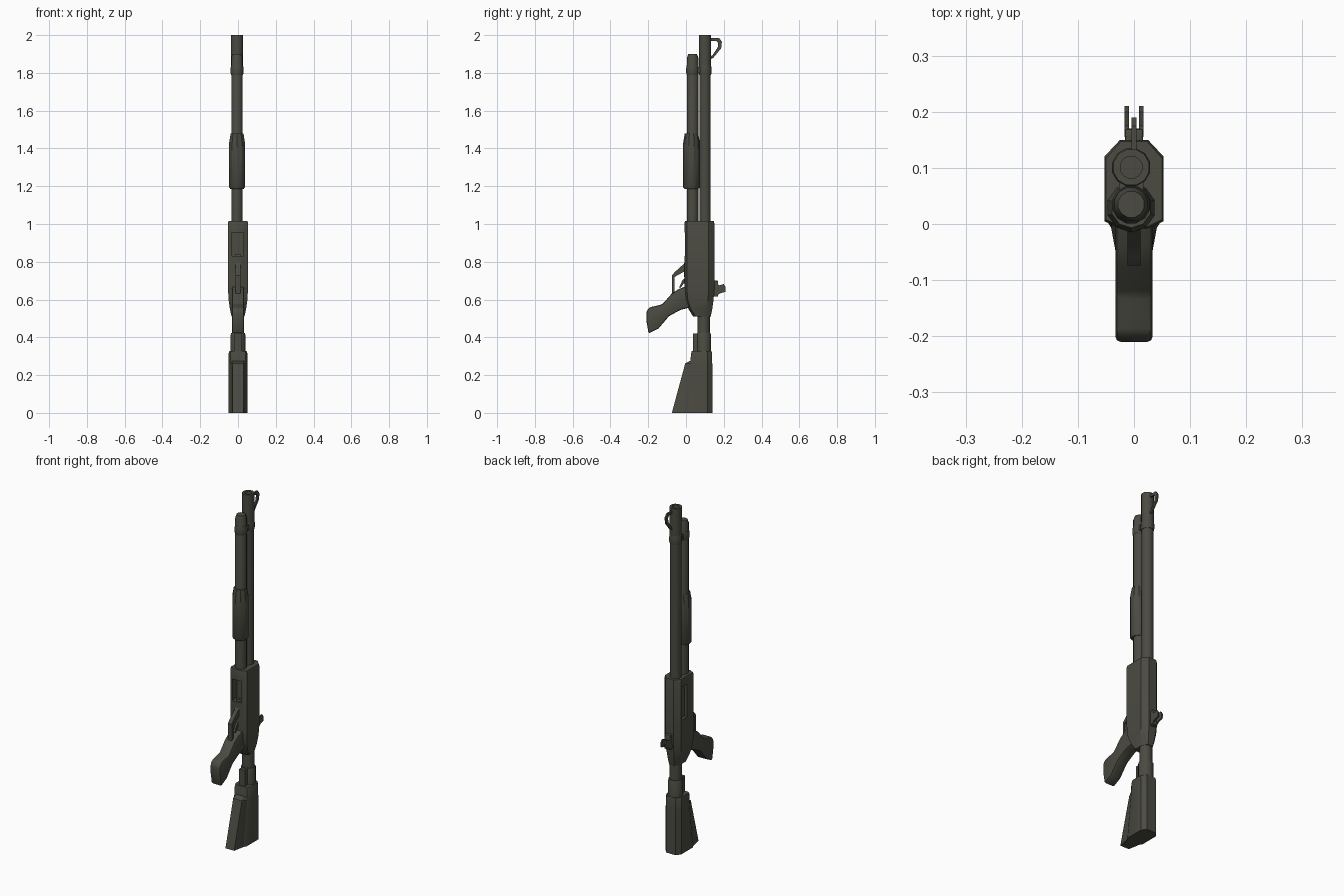
import bpy, bmesh, math

if "Cube" in bpy.data.objects:
    bpy.data.objects.remove(bpy.data.objects["Cube"])

mat = bpy.data.materials.new("dark olive grey")
mat.diffuse_color = (0.07, 0.07, 0.055, 1)
mat.use_nodes = True
mat.node_tree.nodes["Principled BSDF"].inputs["Base Color"].default_value = mat.diffuse_color


def finish(name, bm, bevel=0.0, cutters=(), angle=35):
    bmesh.ops.recalc_face_normals(bm, faces=bm.faces[:])
    me = bpy.data.meshes.new(name)
    bm.to_mesh(me)
    bm.free()
    me.materials.append(mat)
    ob = bpy.data.objects.new(name, me)
    bpy.context.collection.objects.link(ob)
    for c in cutters:
        m = ob.modifiers.new("port", 'BOOLEAN')
        m.operation, m.object, m.solver = 'DIFFERENCE', c, 'EXACT'
    if bevel:
        m = ob.modifiers.new("bevel", 'BEVEL')
        m.width, m.segments = bevel, 2
    if ob.modifiers:
        dg = bpy.context.evaluated_depsgraph_get()
        ob.data = bpy.data.meshes.new_from_object(ob.evaluated_get(dg))
        ob.modifiers.clear()
    for c in cutters:
        bpy.data.objects.remove(c)
    bpy.ops.object.select_all(action='DESELECT')
    ob.select_set(True)
    bpy.context.view_layer.objects.active = ob
    bpy.ops.object.shade_smooth_by_angle(angle=math.radians(angle))
    return ob


def loft(name, rings, **kw):
    """Skin a list of equal-length point rings and cap both ends."""
    bm = bmesh.new()
    vs = [[bm.verts.new(p) for p in r] for r in rings]
    n = len(vs[0])
    for a, b in zip(vs, vs[1:]):
        for i in range(n):
            j = (i + 1) % n
            bm.faces.new((a[i], a[j], b[j], b[i]))
    bm.faces.new(vs[0])
    bm.faces.new(vs[-1])
    return finish(name, bm, **kw)


def lathe(name, x, y, profile, sides=12):
    """Turn (radius, z) pairs about an upright axis."""
    def ring(r, z):
        return [(x + r * math.cos(math.tau * (i + .5) / sides),
                 y + r * math.sin(math.tau * (i + .5) / sides), z) for i in range(sides)]
    return loft(name, [ring(r, z) for r, z in profile])


def prism(name, pts, w, x=0.0, bevel=0.0):
    """Extrude a (y, z) outline sideways to full width w."""
    return loft(name, [[(x + s * w / 2, y, z) for y, z in pts] for s in (-1, 1)], bevel=bevel)


def box(name, x0, x1, y0, y1, z0, z1, bevel=0.0):
    return prism(name, [(y0, z0), (y1, z0), (y1, z1), (y0, z1)], x1 - x0, (x0 + x1) / 2, bevel)


CX = -0.005   # barrel axis sits slightly off centre

# Barrel with open bore, magazine tube, clamp joining them
lathe("barrel", CX, .101, [(.031, .98), (.031, 1.8), (.033, 1.83), (.033, 2.0), (.02, 2.0), (.02, 1.75)])
lathe("magazine_tube", CX, .035, [(.031, .98), (.031, 1.88), (.024, 1.9)])
lathe("clamp_ring_upper", CX, .101, [(.033, 1.79), (.035, 1.8), (.035, 1.825), (.033, 1.84)])
lathe("clamp_ring_lower", CX, .035, [(.032, 1.79), (.035, 1.8), (.035, 1.825), (.032, 1.84)])
box("clamp_bridge", CX - .022, CX + .022, .04, .1, 1.8, 1.83)

# Pump handle
lathe("pump_handle", CX, .029, [(.037, 1.185), (.044, 1.195), (.044, 1.43), (.036, 1.478)], 10)


# Receiver: chamfered section, tapering at the rear
def receiver_ring(z, w, b, t):
    k = w * .47
    half = [(k, b), (w, b + .013), (w, t - .03), (k, t)]
    return [(x, y, z) for x, y in half] + [(-x, y, z) for x, y in reversed(half)]


loading_cut = box("loading_port_cutter", -.032, .028, -.05, .035, .83, .955)
ejection_cut = box("ejection_port_cutter", -.1, -.036, .065, .115, .78, .97)
for c in (loading_cut, ejection_cut):
    c.hide_render = True
loft("receiver", [receiver_ring(*a) for a in (
    (.51, .034, .038, .131), (.55, .043, .013, .139), (.60, .05, -.004, .146),
    (.66, .053, -.008, .15), (1.005, .053, -.008, .15), (1.015, .05, -.005, .147))],
    cutters=(loading_cut, ejection_cut))

# Pistol grip
prism("pistol_grip", [(.02, .68), (0, .67), (-.04, .655), (-.077, .63), (-.125, .575), (-.195, .558),
                      (-.21, .535), (-.21, .49), (-.198, .42), (-.145, .447), (-.09, .512),
                      (-.03, .545), (.03, .56)], .066, bevel=.009)

# Trigger guard and trigger
prism("trigger_guard", [(.005, .84), (-.01, .79), (-.06, .745), (-.074, .728), (-.074, .62), (-.06, .62),
                        (-.06, .72), (-.01, .748), (-.01, .72), (.005, .72)], .024)
prism("trigger", [(0, .72), (-.02, .70), (-.036, .665), (-.03, .66), (-.012, .685), (0, .69)], .012)

# Rear sight: base and two ears
box("rear_sight_base", -.016, .016, .14, .17, .615, .70, bevel=.004)
for side, x in (("left", -.0125), ("right", .0125)):
    prism("rear_sight_ear_" + side, [(.155, .615), (.185, .635), (.208, .64), (.21, .665),
                                     (.2, .682), (.175, .675), (.155, .70)], .008, x)

# Front sight: thin hooked loop
prism("front_sight", [(.125, 1.985), (.175, 1.985), (.19, 1.965), (.186, 1.93), (.145, 1.88), (.125, 1.87),
                      (.125, 1.885), (.14, 1.893), (.168, 1.935), (.17, 1.96), (.16, 1.97), (.125, 1.97)], .009)

# Stock tube, collar and underside rib
lathe("stock_tube", 0, .094, [(.033, .3), (.033, .56)])
lathe("stock_collar", 0, .094, [(.04, .3), (.04, .415), (.037, .422)])
box("stock_rib", -.018, .018, .037, .08, .3, .42)


# Shoulder stock: full-width body plus a tapering lower fin
def stock_ring(z, w, t, m):
    half = [(w * .8, m - .008), (w, m + .008), (w, t - .025), (w * .6, t)]
    return [(x, y, z) for x, y in half] + [(-x, y, z) for x, y in reversed(half)]


loft("stock_body", [stock_ring(*a) for a in (
    (0, .05, .14, .0), (.26, .05, .139, .03), (.315, .05, .138, .035), (.327, .046, .135, .038))])
loft("stock_fin", [[(-.044, .06, z), (-.042, m, z), (-.028, y, z), (.028, y, z), (.042, m, z), (.044, .06, z)]
                   for z, y, m in ((0, -.075, .0), (.262, -.004, .026), (.276, .022, .034))])
